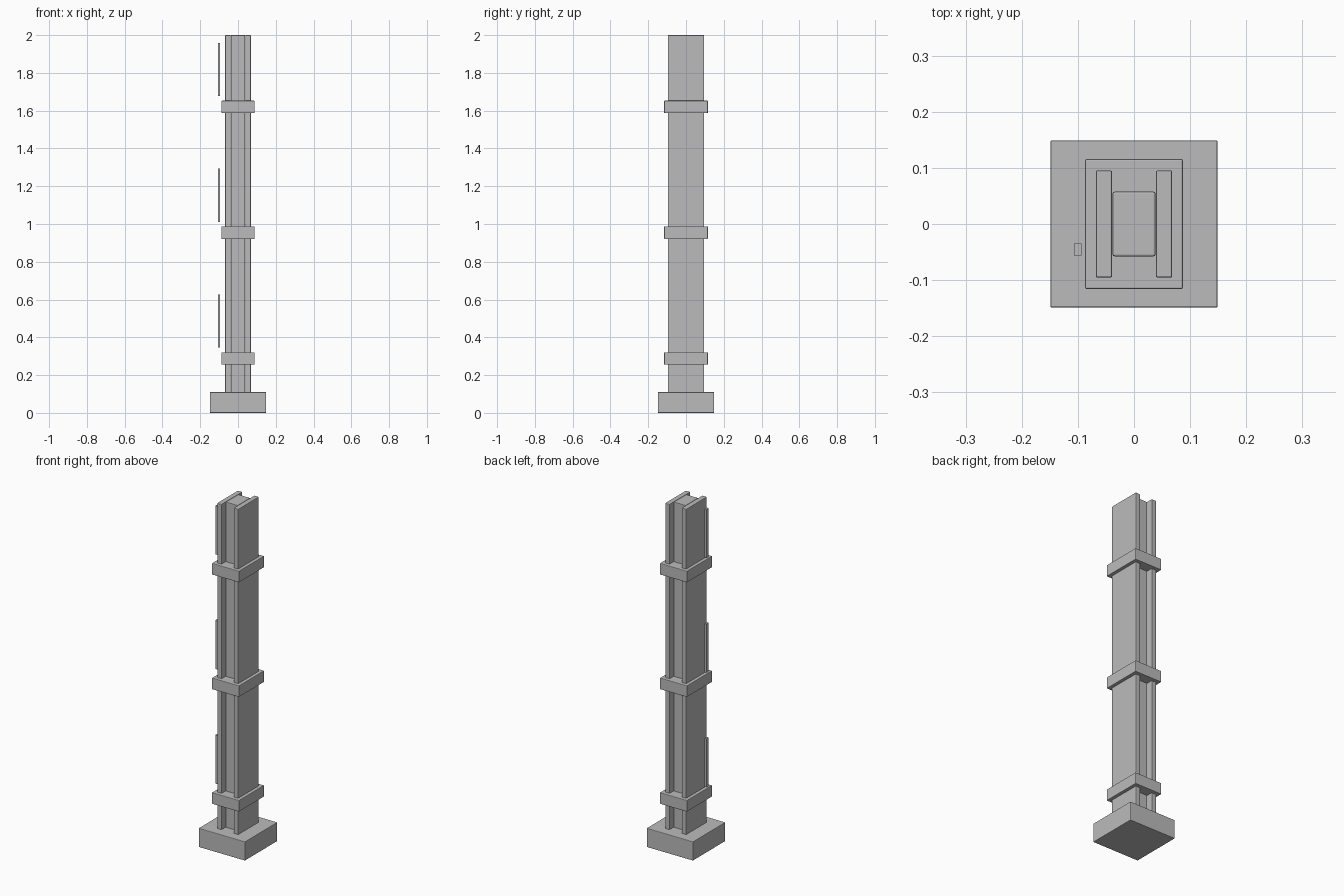
import bpy
import bmesh

if "Cube" in bpy.data.objects:
    bpy.data.objects.remove(bpy.data.objects["Cube"])

# Single flat grey for the whole column
grey = bpy.data.materials.new("steel grey")
grey.diffuse_color = (0.5, 0.5, 0.5, 1.0)
grey.use_nodes = True
grey.node_tree.nodes["Principled BSDF"].inputs["Base Color"].default_value = grey.diffuse_color


def block(name, x, y, z, bevel=0.003):
    """Box from (min, max) ranges with slightly softened edges."""
    size = [b - a for a, b in (x, y, z)]
    centre = [(a + b) / 2 for a, b in (x, y, z)]
    bm = bmesh.new()
    bmesh.ops.create_cube(bm, size=1.0)
    bmesh.ops.scale(bm, vec=size, verts=bm.verts)
    mesh = bpy.data.meshes.new(name)
    bm.to_mesh(mesh)
    bm.free()
    mesh.materials.append(grey)
    obj = bpy.data.objects.new(name, mesh)
    obj.location = centre
    bpy.context.collection.objects.link(obj)
    if bevel:
        mod = obj.modifiers.new("soft edges", 'BEVEL')
        mod.width = bevel
        mod.segments = 2
    return obj


# Square footing
block("base", (-0.149, 0.149), (-0.149, 0.149), (0, 0.11))

# H-shaped column: a core between two wider side plates
block("column_core", (-0.038, 0.038), (-0.0575, 0.0575), (0.10, 2.0))
for side, x in (("left", (-0.068, -0.039)), ("right", (0.039, 0.068))):
    block(side + "_flange", x, (-0.0955, 0.0955), (0.10, 2.0))

# Three collars, each with a thin strip floating beside the column above it
for i in range(3):
    z = 0.255 + i * 0.666
    block(f"collar_{i + 1}", (-0.087, 0.087), (-0.116, 0.116), (z, z + 0.066))
    block(f"side_strip_{i + 1}", (-0.107, -0.094), (-0.056, -0.035),
          (z + 0.09, z + 0.372), bevel=0)
